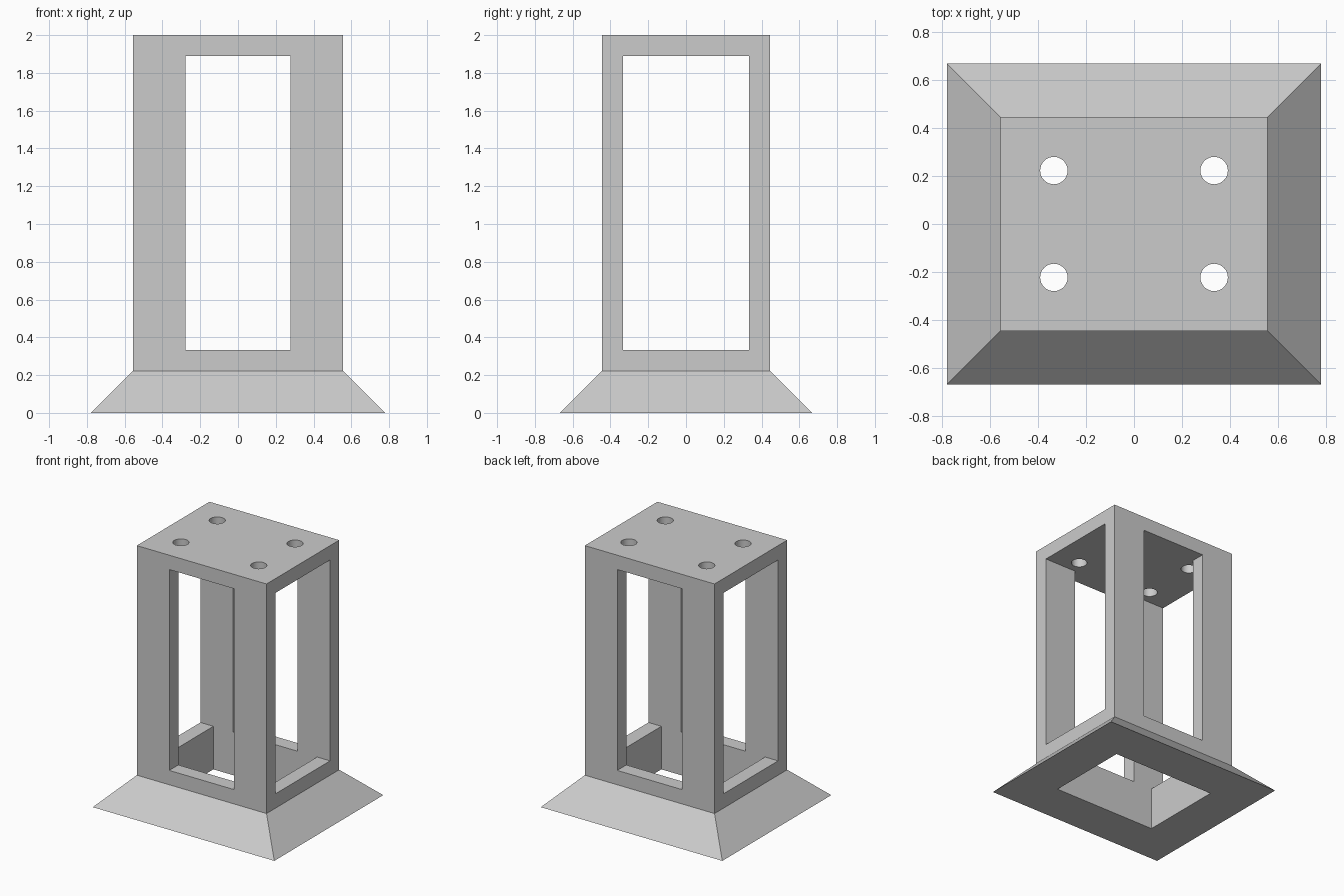
import bpy
import bmesh
import math

cube = bpy.data.objects.get("Cube")
if cube:
    bpy.data.objects.remove(cube, do_unlink=True)

U = 1 / 9                     # wall thickness, the module of the whole stand
SILL, CEILING = 3 * U, 17 * U

grey = bpy.data.materials.new("light grey")
grey.use_nodes = True
colour = (0.6, 0.6, 0.6, 1)
grey.diffuse_color = colour
grey.node_tree.nodes["Principled BSDF"].inputs["Base Color"].default_value = colour


def add_object(name, bm):
    bmesh.ops.recalc_face_normals(bm, faces=bm.faces[:])
    mesh = bpy.data.meshes.new(name)
    bm.to_mesh(mesh)
    bm.free()
    mesh.materials.append(grey)
    obj = bpy.data.objects.new(name, mesh)
    bpy.context.collection.objects.link(obj)
    return obj


def loft(name, rings):
    """Closed solid through rings with equal point counts."""
    bm = bmesh.new()
    loops = [[bm.verts.new(p) for p in ring] for ring in rings]
    bm.faces.new(loops[0])
    bm.faces.new(loops[-1])
    for a, b in zip(loops, loops[1:]):
        for i in range(len(a)):
            j = (i + 1) % len(a)
            bm.faces.new((a[i], a[j], b[j], b[i]))
    return add_object(name, bm)


def rect(x, y, z):
    return [(-x, -y, z), (x, -y, z), (x, y, z), (-x, y, z)]


# Flared foot and upright body in one solid
stand = loft("stand", [rect(7 * U, 6 * U, 0), rect(5 * U, 4 * U, 2 * U),
                       rect(5 * U, 4 * U, 2)])

# Cavity: open underneath, widening above the sill into both side windows
half = [(4 * U, -U), (4 * U, SILL), (1, SILL), (1, CEILING)]
outline = half + [(-x, z) for x, z in reversed(half)]
cutters = [loft("cavity_cutter",
                [[(x, y, z) for x, z in outline] for y in (-3 * U, 3 * U)])]

# Front and back windows
cutters.append(loft("window_cutter", [rect(2.5 * U, 1, SILL),
                                      rect(2.5 * U, 1, CEILING)]))

# Four round holes in the top plate
for sx in (-1, 1):
    for sy in (-1, 1):
        ring = [(sx * 3 * U + 0.057 * math.cos(a), sy * 2 * U + 0.057 * math.sin(a))
                for a in (math.tau * i / 32 for i in range(32))]
        cutters.append(loft("hole_cutter",
                            [[(x, y, z) for x, y in ring] for z in (1.8, 2.1)]))

bpy.ops.object.select_all(action='DESELECT')
bpy.context.view_layer.objects.active = stand
stand.select_set(True)
for cutter in cutters:
    cutter.hide_render = True
    mod = stand.modifiers.new("cut", 'BOOLEAN')
    mod.operation = 'DIFFERENCE'
    mod.solver = 'EXACT'
    mod.object = cutter
    bpy.ops.object.modifier_apply(modifier=mod.name)
    bpy.data.objects.remove(cutter, do_unlink=True)

bpy.ops.object.shade_smooth_by_angle(angle=math.radians(30))
